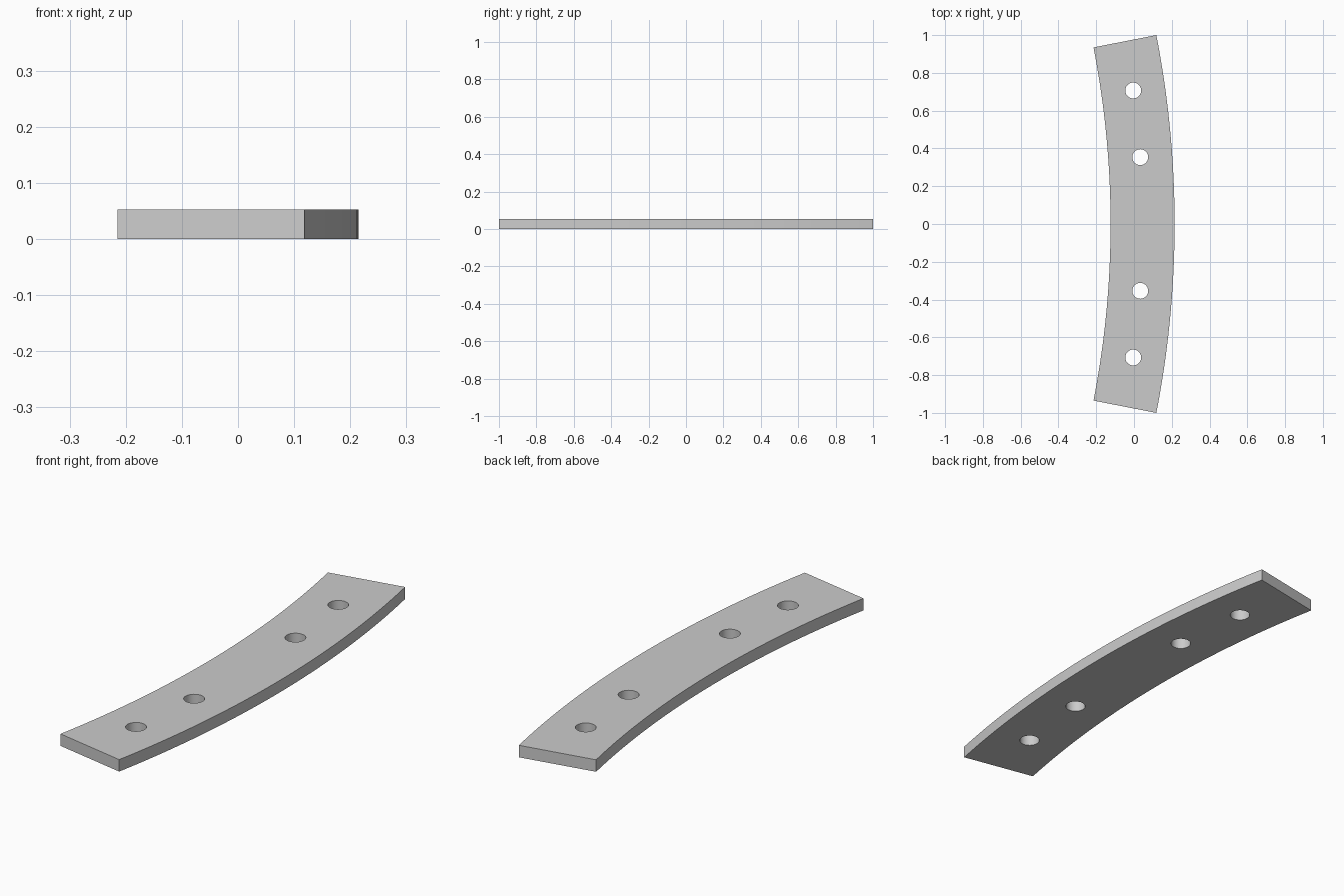
import bpy, bmesh
from math import sin, cos, radians

R_OUT, R_IN = 5.217, 4.878
CENTRE_X = 0.215 - R_OUT
HALF_ANGLE = radians(11.05)
HEIGHT = 0.053
HOLE_RADIUS = 0.042
STEPS = 48

cube = bpy.data.objects.get("Cube")
if cube:
    bpy.data.objects.remove(cube, do_unlink=True)

# Plain grey material
grey = bpy.data.materials.new("light grey")
grey.use_nodes = True
colour = (0.6, 0.6, 0.6, 1)
grey.diffuse_color = colour
grey.node_tree.nodes["Principled BSDF"].inputs["Base Color"].default_value = colour


def arc_point(radius, angle, z=0):
    return (CENTRE_X + radius * cos(angle), radius * sin(angle), z)


# Curved flat bar: outer arc, then inner arc back, extruded upwards
angles = [HALF_ANGLE * (2 * i / STEPS - 1) for i in range(STEPS + 1)]
outline = [arc_point(R_OUT, a) for a in angles]
outline += [arc_point(R_IN, a) for a in reversed(angles)]
bm = bmesh.new()
base = bm.faces.new([bm.verts.new(p) for p in outline])
top = bmesh.ops.extrude_face_region(bm, geom=[base])["geom"]
bmesh.ops.translate(bm, vec=(0, 0, HEIGHT),
                    verts=[v for v in top if isinstance(v, bmesh.types.BMVert)])
bmesh.ops.recalc_face_normals(bm, faces=bm.faces)
mesh = bpy.data.meshes.new("curved_bar")
bm.to_mesh(mesh)
bm.free()
mesh.materials.append(grey)
bar = bpy.data.objects.new("curved_bar", mesh)
bpy.context.collection.objects.link(bar)

# Four bolt holes along the middle arc
cutters = []
for degrees in (-8.05, -4.02, 4.02, 8.05):
    place = arc_point((R_OUT + R_IN) / 2, radians(degrees), HEIGHT / 2)
    bpy.ops.mesh.primitive_cylinder_add(vertices=48, radius=HOLE_RADIUS,
                                        depth=HEIGHT * 3, location=place)
    cutter = bpy.context.object
    cutter.name = "hole_cutter"
    cutter.hide_render = True
    cutter.data.materials.append(grey)
    cutters.append(cutter)
    cut = bar.modifiers.new("bolt_hole", 'BOOLEAN')
    cut.operation = 'DIFFERENCE'
    cut.solver = 'EXACT'
    cut.object = cutter

# Apply the cuts and discard the cutters
bpy.ops.object.select_all(action='DESELECT')
bar.select_set(True)
bpy.context.view_layer.objects.active = bar
for name in [m.name for m in bar.modifiers]:
    bpy.ops.object.modifier_apply(modifier=name)
for cutter in cutters:
    bpy.data.objects.remove(cutter, do_unlink=True)

# Smooth arcs and hole walls, crisp rims
bpy.ops.object.shade_smooth_by_angle(angle=radians(30))
